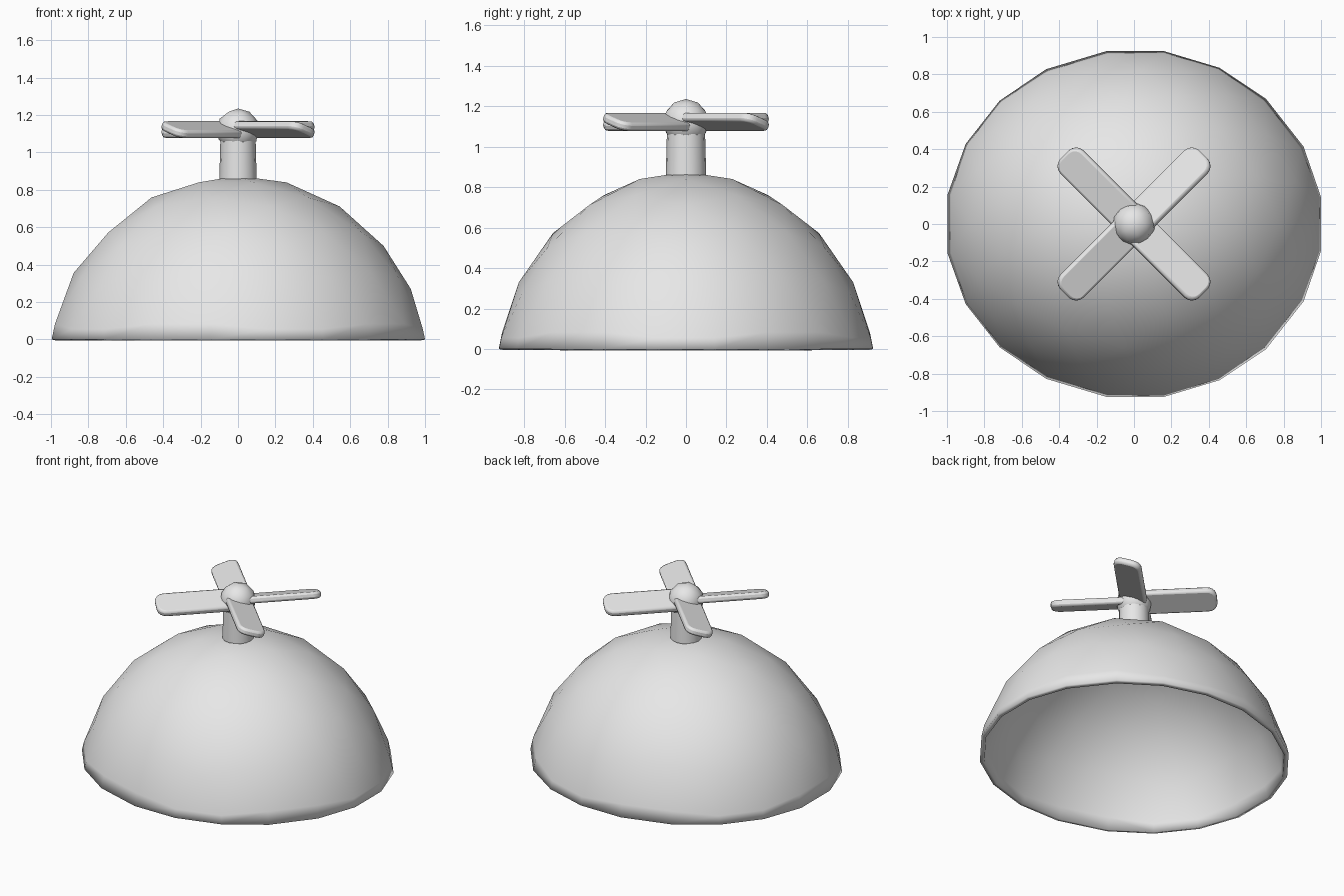
import bpy, bmesh, math
from mathutils import Matrix, Vector

if "Cube" in bpy.data.objects:
    bpy.data.objects.remove(bpy.data.objects["Cube"], do_unlink=True)

grey = bpy.data.materials.new("light_grey")
grey.use_nodes = True
grey.diffuse_color = (0.8, 0.8, 0.8, 1)
grey.node_tree.nodes["Principled BSDF"].inputs["Base Color"].default_value = (0.8, 0.8, 0.8, 1)


def finish(name, bm, sharp=60):
    """Turn a bmesh into a smooth shaded grey object."""
    bmesh.ops.recalc_face_normals(bm, faces=bm.faces)
    mesh = bpy.data.meshes.new(name)
    bm.to_mesh(mesh)
    bm.free()
    mesh.materials.append(grey)
    obj = bpy.data.objects.new(name, mesh)
    bpy.context.collection.objects.link(obj)
    bpy.ops.object.select_all(action='DESELECT')
    obj.select_set(True)
    bpy.context.view_layer.objects.active = obj
    bpy.ops.object.shade_smooth_by_angle(angle=math.radians(sharp))
    return obj


# Cap: upper part of a stretched icosphere, with the open edge drawn down flat
bm = bmesh.new()
bmesh.ops.create_icosphere(bm, subdivisions=3, radius=1)
bmesh.ops.delete(bm, geom=[v for v in bm.verts if v.co.z < 0.2], context='VERTS')
for v in bm.verts:
    v.co = Vector((v.co.x * 1.033, v.co.y * 0.955, 0.875 - 1.094 * (1 - v.co.z)))
rim = [e for e in bm.edges if e.is_boundary]
lower = bmesh.ops.extrude_edge_only(bm, edges=rim)["geom"]
for v in lower:
    if isinstance(v, bmesh.types.BMVert):
        # Follow the slope of the dome down to the ground
        v.co *= 1 + 0.22 * v.co.z
        v.co.z = 0
cap = finish("cap", bm)
shell = cap.modifiers.new("thickness", 'SOLIDIFY')
shell.thickness = 0.03
shell.offset = -1

# Stem: short post with a softened top and bottom
bm = bmesh.new()
bmesh.ops.create_cone(bm, cap_ends=True, segments=16, radius1=0.1, radius2=0.094,
                      depth=0.23, matrix=Matrix.Translation((0, 0, 0.965)))
stem = finish("stem", bm)
soft = stem.modifiers.new("soft_edges", 'BEVEL')
soft.width = 0.012
soft.segments = 2

# Hub: round knob over the blades
bm = bmesh.new()
bmesh.ops.create_icosphere(bm, subdivisions=2, radius=0.115,
                           matrix=Matrix.Translation((0, 0, 1.12)))
finish("hub", bm)

# Blades: four pitched paddles with rounded tips
INNER, OUTER, HALF_WIDTH, THICK = 0.04, 0.525, 0.09, 0.045
for i in range(4):
    bm = bmesh.new()
    size = Matrix.Diagonal((OUTER - INNER, HALF_WIDTH * 2, THICK, 1))
    bmesh.ops.create_cube(bm, size=1, matrix=Matrix.Translation(((INNER + OUTER) / 2, 0, 0)) @ size)
    corners = [e for e in bm.edges if all(v.co.x > INNER + 0.1 for v in e.verts)
               and abs(e.verts[0].co.z - e.verts[1].co.z) > 0.01]
    bmesh.ops.bevel(bm, geom=corners, offset=0.06, segments=4, profile=0.5, affect='EDGES')
    turn = Matrix.Rotation(math.radians(45 + 90 * i), 4, 'Z')
    pitch = Matrix.Rotation(math.radians(-18), 4, 'X')
    bm.transform(Matrix.Translation((0, 0, 1.122)) @ turn @ pitch)
    blade = finish("blade_%d" % (i + 1), bm)
    soft = blade.modifiers.new("soft_edges", 'BEVEL')
    soft.width = 0.014
    soft.segments = 2
